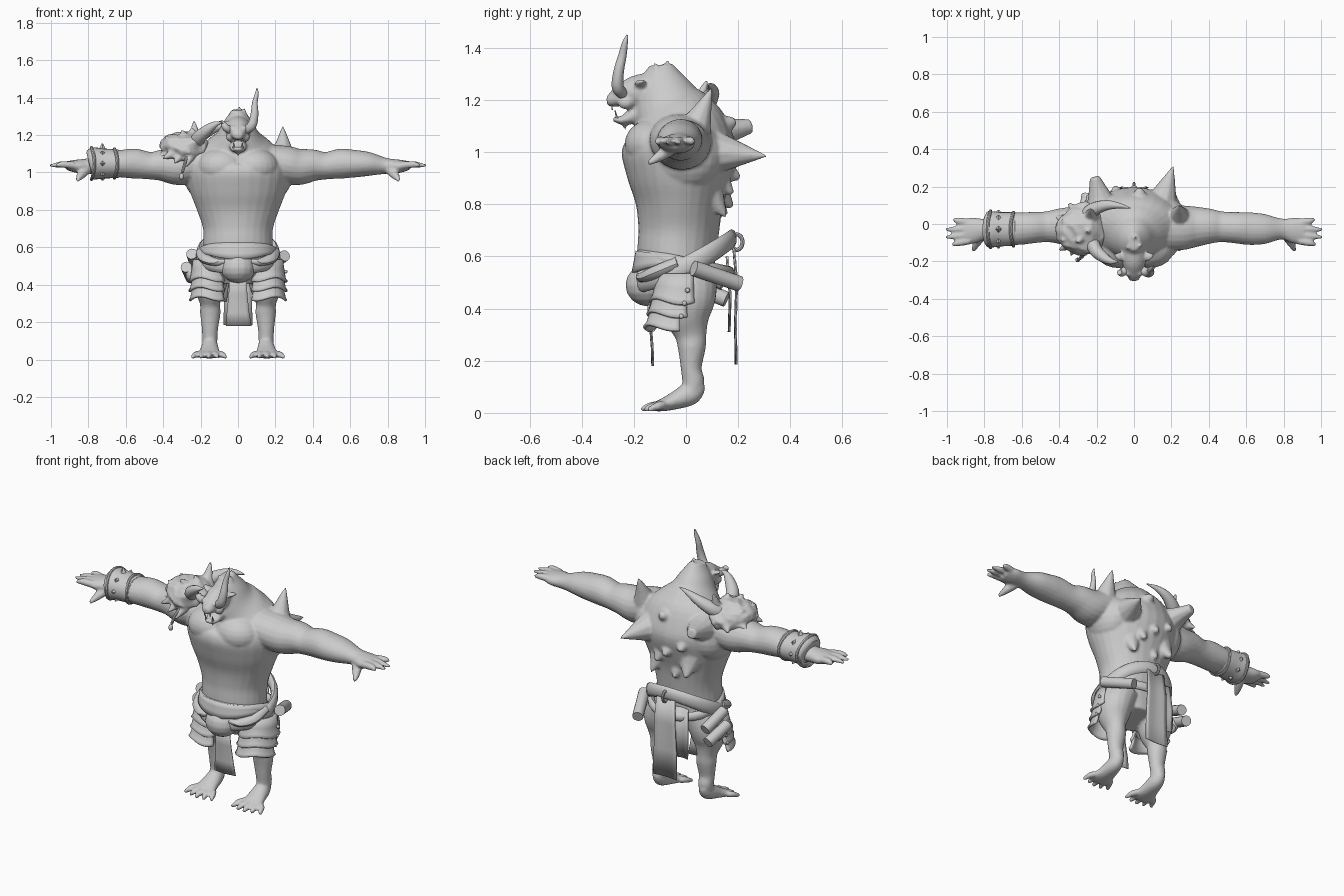
import bpy, bmesh, math, random
from mathutils import Vector, Matrix

random.seed(4)
X, Y, Z = Vector((1, 0, 0)), Vector((0, 1, 0)), Vector((0, 0, 1))
GREY = bpy.data.materials.new("stone_grey")
GREY.diffuse_color = (0.6, 0.6, 0.6, 1)


def tube(bm, pts, n=16, steps=4, closed=False, ref=None):
    """Smooth tube through (x, y, z, side radius, other radius) points."""
    m, P = len(pts), [Vector(p) for p in pts]
    get = (lambda i: P[i % m]) if closed else (lambda i: P[max(0, min(m - 1, i))])
    path = []
    for i in range(m if closed else m - 1):
        a, b, c, d = get(i - 1), get(i), get(i + 1), get(i + 2)
        for k in range(steps):
            t = k / steps
            path.append(0.5 * (2 * b + (c - a) * t + (2 * a - 5 * b + 4 * c - d) * t * t
                               + (3 * b - a - 3 * c + d) * t ** 3))
    if not closed:
        path.append(P[-1])
    rings, q = [], len(path)
    main = (P[-1] - P[0]).to_3d()
    axis = ref or (Y if abs(main.x) > 0.7 * main.length else X)
    for i, p in enumerate(path):
        nxt = path[(i + 1) % q] if closed else path[min(i + 1, q - 1)]
        prv = path[i - 1] if closed else path[max(i - 1, 0)]
        t = (Vector(nxt[:3]) - Vector(prv[:3])).normalized()
        a = (axis - t * axis.dot(t)).normalized()
        b = t.cross(a)
        rings.append([bm.verts.new(Vector(p[:3]) + a * max(p[3], .001) * math.cos(w)
                                   + b * max(p[4], .001) * math.sin(w))
                      for w in (2 * math.pi * j / n for j in range(n))])
    for i in range(q if closed else q - 1):
        r, s = rings[i], rings[(i + 1) % q]
        for j in range(n):
            bm.faces.new((r[j], r[(j + 1) % n], s[(j + 1) % n], s[j]))
    if not closed:
        bm.faces.new(rings[0][::-1])
        bm.faces.new(rings[-1])


def ball(bm, c, r, seg=16):
    bmesh.ops.create_uvsphere(bm, u_segments=seg, v_segments=seg // 2, radius=1,
                              matrix=Matrix.Translation(c) @ Matrix.Diagonal((*r, 1)))


def spike(bm, base, tip, r, n=10, blunt=.003):
    b, t = Vector(base), Vector(tip)
    mid = b.lerp(t, .5)
    tube(bm, [(*b, r, r), (*mid, r * .5 + blunt / 3, r * .5), (*t, blunt, blunt)], n, 3)


def shell(bm, rows):
    grid = [[bm.verts.new(p) for p in row] for row in rows]
    for a, b in zip(grid, grid[1:]):
        for j in range(len(a) - 1):
            bm.faces.new((a[j], a[j + 1], b[j + 1], b[j]))


def finish(name, bm, voxel=0, thick=0, angle=40, relax=3):
    bmesh.ops.recalc_face_normals(bm, faces=bm.faces)
    me = bpy.data.meshes.new(name)
    bm.to_mesh(me)
    bm.free()
    ob = bpy.data.objects.new(name, me)
    bpy.context.collection.objects.link(ob)
    me.materials.append(GREY)
    if thick:
        ob.modifiers.new("thickness", 'SOLIDIFY').thickness = thick
    if voxel:
        r = ob.modifiers.new("fuse", 'REMESH')
        r.mode, r.voxel_size, r.use_smooth_shade = 'VOXEL', voxel, True
        s = ob.modifiers.new("relax", 'SMOOTH')
        s.factor, s.iterations = 0.5, relax
    bpy.ops.object.select_all(action='DESELECT')
    ob.select_set(True)
    bpy.context.view_layer.objects.active = ob
    if not voxel:
        bpy.ops.object.shade_smooth_by_angle(angle=math.radians(angle))


# Body: torso, neck hump, limbs and head fused into one skin
bm = bmesh.new()
tube(bm, [(0, .0, .42, .12, .1), (0, -.02, .52, .185, .135), (0, -.035, .6, .185, .15),
          (0, -.028, .7, .187, .155), (0, -.025, .8, .22, .168), (0, -.025, .9, .257, .2),
          (0, -.025, 1.0, .275, .222), (0, -.03, 1.08, .255, .195), (0, -.05, 1.14, .19, .16),
          (0, -.075, 1.2, .12, .13), (0, -.09, 1.27, .078, .095), (0, -.095, 1.335, .032, .045)], 28)
ball(bm, (0, -.145, .49), (.095, .088, .082))
for s in (1, -1):
    # chest and shoulder blade masses
    ball(bm, (s * .085, -.118, 1.03), (.135, .118, .1), 24)
    ball(bm, (s * .18, -.0, .99), (.11, .14, .14), 24)
    # arm with palm
    tube(bm, [(s * .16, -.02, 1.06, .12, .09), (s * .25, -.02, 1.043, .12, .1), (s * .32, -.015, 1.03, .11, .098),
              (s * .4, -.012, 1.038, .095, .086), (s * .47, -.015, 1.036, .082, .073),
              (s * .55, -.02, 1.047, .084, .08), (s * .62, -.025, 1.047, .087, .074),
              (s * .7, -.027, 1.045, .08, .064), (s * .79, -.027, 1.035, .056, .043),
              (s * .86, -.035, 1.033, .07, .036), (s * .91, -.042, 1.037, .064, .025)], 20)
    for y0, y1, x1 in ((-.09, -.112, .972), (-.057, -.071, 1.005), (-.025, -.03, 1.005), (.008, .025, .965)):
        tube(bm, [(s * .88, y0, 1.038, .021, .021), (s * .94, (y0 + y1) / 2, 1.043, .019, .018),
                  (s * x1, y1, 1.036, .009, .008)], 8)
    tube(bm, [(s * .81, -.05, 1.02, .032, .028), (s * .84, -.1, .985, .024, .022),
              (s * .86, -.145, .957, .009, .009)], 8)
    # leg, calf and foot
    tube(bm, [(s * .11, .0, .53, .1, .12), (s * .145, .005, .45, .1, .112), (s * .15, .005, .37, .083, .09),
              (s * .15, .018, .3, .054, .062), (s * .148, .022, .25, .055, .054), (s * .15, .02, .17, .044, .04),
              (s * .15, .028, .12, .041, .043), (s * .15, .018, .07, .038, .036)], 18)
    tube(bm, [(s * .15, .055, .115, .026, .026), (s * .15, .018, .076, .042, .045), (s * .152, -.05, .044, .054, .033),
              (s * .155, -.105, .026, .072, .021), (s * .155, -.125, .022, .064, .014)], 16)
    for k in range(5):
        d, ty = k - 2, -.16 + abs(k - 1.7) * .013
        tube(bm, [(s * (.155 + d * .028), -.09, .03, .019, .018), (s * (.155 + d * .036), ty + .02, .025, .019, .017),
                  (s * (.155 + d * .045), ty - .016, .012, .008, .01)], 8)
    # brows, cheeks and ears
    ball(bm, (s * .028, -.255, 1.235), (.026, .026, .016))
    ball(bm, (s * .04, -.23, 1.19), (.024, .032, .026))
    tube(bm, [(s * .05, -.175, 1.25, .022, .014), (s * .08, -.172, 1.266, .024, .012),
              (s * .105, -.165, 1.272, .006, .005)], 8)
# head and open jaw
tube(bm, [(0, -.13, 1.23, .07, .08), (0, -.2, 1.228, .064, .064), (0, -.25, 1.215, .048, .042),
          (0, -.285, 1.2, .034, .028), (0, -.304, 1.197, .02, .016)])
tube(bm, [(0, -.15, 1.16, .052, .055), (0, -.2, 1.14, .047, .034), (0, -.245, 1.122, .037, .017),
          (0, -.278, 1.13, .022, .011)])
spike(bm, (0, -.245, 1.13), (0, -.23, 1.085), .022)
# large back spikes and crest tufts
for base, tip, r, blunt in (
        ((.24, .03, 1.08), (.24, .1, 1.25), .072, .003), ((.14, .09, 1.0), (.21, .31, .985), .1, .003),
        ((-.16, .05, 1.06), (-.21, .25, 1.1), .11, .028), ((.03, .08, 1.08), (.03, .19, 1.12), .11, .014),
        ((.1, .08, .85), (.12, .155, .75), .075, .004), ((-.1, .09, .88), (-.12, .175, .79), .09, .012),
        ((0, .09, .96), (0, .205, .9), .1, .012), ((-.08, .1, 1.0), (-.1, .2, .95), .09, .014),
        ((.06, .09, .93), (.07, .178, .84), .09, .01), ((-.03, .1, .82), (-.03, .155, .76), .06, .01),
        ((0, -.08, 1.3), (.01, -.07, 1.355), .03, .003), ((.03, -.11, 1.3), (.035, -.12, 1.345), .025, .003),
        ((-.03, -.12, 1.29), (-.035, -.13, 1.335), .025, .003), ((.1, .0, 1.12), (.12, .06, 1.17), .07, .012)):
    spike(bm, base, tip, r, 10, blunt)
finish("body", bm, voxel=.0075)

# Horns of the head: one long, one broken
bm = bmesh.new()
tube(bm, [(.035, -.24, 1.222, .022, .022), (.073, -.262, 1.25, .025, .023), (.088, -.258, 1.31, .021, .02),
          (.09, -.244, 1.37, .015, .016), (.1, -.234, 1.42, .01, .011), (.102, -.225, 1.45, .003, .003)], 12)
tube(bm, [(-.035, -.24, 1.222, .022, .022), (-.065, -.26, 1.24, .022, .02), (-.078, -.258, 1.262, .014, .014)], 12)
finish("head_horns", bm)

# Teeth and eyes
bm = bmesh.new()
for s in (1, -1):
    spike(bm, (s * .022, -.265, 1.13), (s * .024, -.272, 1.16), .007, 6)
    spike(bm, (s * .018, -.285, 1.188), (s * .018, -.283, 1.162), .006, 6)
    ball(bm, (s * .025, -.275, 1.219), (.008, .006, .006), 8)
finish("teeth_and_eyes", bm)

# Shoulder guard shaped like a beast skull, with ragged edge
bm = bmesh.new()
tube(bm, [(-.18, -.03, 1.12, .09, .05), (-.23, -.03, 1.135, .135, .078), (-.3, -.03, 1.125, .14, .085),
          (-.36, -.03, 1.125, .1, .075), (-.4, -.03, 1.105, .055, .045)], 18, 2)
for v in bm.verts:
    v.co += Vector((random.uniform(-.008, .008), random.uniform(-.01, .01), random.uniform(-.01, .01)))
for base, tip, r in (((-.35, -.05, 1.12), (-.43, -.08, 1.075), .05), ((-.35, .01, 1.12), (-.425, .04, 1.095), .05),
                     ((-.33, -.1, 1.11), (-.4, -.14, 1.075), .045), ((-.25, -.11, 1.1), (-.28, -.185, 1.03), .04),
                     ((-.3, -.1, 1.1), (-.34, -.17, 1.05), .04), ((-.3, .06, 1.12), (-.35, .11, 1.09), .05),
                     ((-.33, -.06, 1.15), (-.39, -.09, 1.195), .05), ((-.28, -.06, 1.17), (-.3, -.1, 1.225), .05),
                     ((-.35, .0, 1.15), (-.385, .02, 1.195), .045), ((-.25, .06, 1.13), (-.26, .125, 1.12), .05),
                     ((-.23, .04, 1.17), (-.235, .08, 1.275), .045), ((-.23, -.03, 1.17), (-.25, -.04, 1.24), .05)):
    spike(bm, base, tip, r, 7, .006)
finish("shoulder_guard", bm, voxel=.008, relax=1)

bm = bmesh.new()
tube(bm, [(-.23, -.08, 1.15, .04, .04), (-.205, -.14, 1.19, .036, .036), (-.16, -.18, 1.23, .028, .028),
          (-.12, -.2, 1.258, .016, .016), (-.085, -.2, 1.268, .003, .003)], 12)
tube(bm, [(-.26, .03, 1.15, .042, .042), (-.22, .075, 1.185, .038, .038), (-.15, .1, 1.225, .028, .028),
          (-.08, .098, 1.25, .015, .015), (-.02, .085, 1.26, .003, .003)], 12)
finish("shoulder_horns", bm)

bm = bmesh.new()
tube(bm, [(-.275, -.15, 1.08, .009, .009), (-.285, -.18, 1.045, .008, .008), (-.298, -.19, 1.0, .008, .008)], 8)
ball(bm, (-.302, -.192, .978), (.013, .013, .018), 10)
finish("hanging_bone", bm)

# Bracer with rims, studs and a spike
bm = bmesh.new()
tube(bm, [(-.635, -.027, 1.047, .086, .073), (-.65, -.027, 1.047, .09, .077), (-.72, -.028, 1.048, .092, .08),
          (-.78, -.029, 1.048, .097, .086), (-.795, -.029, 1.046, .07, .06)], 24)
for x, r in ((-.652, .09), (-.775, .098)):
    ring = [(x + .008 * math.cos(2 * a), -.028 + r * math.cos(a), 1.048 + r * .87 * math.sin(a), .009, .008)
            for a in (math.tau * k / 12 for k in range(12))]
    tube(bm, ring, 8, 2, True, X)
for k in range(8):
    a = math.tau * k / 8
    d = Vector((0, math.cos(a), math.sin(a) * .88))
    p = Vector((-.725, -.028, 1.048)) + d * .086
    spike(bm, p, p + d * (.035 if k == 2 else .018), .02, 4)
finish("bracer", bm, angle=30)

# Belts: a broad sagging sash, a waist wrap, a back ring and side rolls
bm = bmesh.new()
for rx, ry, z0, tilt, ra, sag in ((.205, .178, .582, .085, .038, .022), (.195, .17, .572, -.035, .026, 0)):
    tube(bm, [(rx * math.cos(a), -.003 + ry * math.sin(a), z0 + tilt * math.sin(a) - sag * math.cos(a) ** 2, ra, .02)
              for a in (math.tau * k / 16 for k in range(16))], 10, 2, True, Z)
tube(bm, [(0, .195 + .022 * math.cos(a), .655 + .03 * math.sin(a), .008, .008)
          for a in (math.tau * k / 8 for k in range(8))], 8, 2, True, X)
for s in (1, -1):
    tube(bm, [(s * .195, -.03, .575, .03, .026), (s * .175, -.115, .54, .034, .026),
              (s * .115, -.165, .52, .026, .02), (s * .07, -.18, .525, .012, .012)], 10)
finish("belts", bm)

# Cloth flap across the belly, dipping toward the middle
bm = bmesh.new()
arc = [math.radians(-172 + 164 * j / 24) for j in range(25)]
shell(bm, [[((.195 + .008 * f) * math.cos(a), -.035 + (.158 + .016 * f) * math.sin(a),
             .6 + .022 * -math.sin(a) - f * (.035 + .05 * math.sin(a) ** 2)) for a in arc] for f in (0, .3, .65, 1)])
finish("belly_flap", bm, thick=.012)

# Layered thigh plates with studs, slanting forward
for s, side in ((1, "left"), (-1, "right")):
    bm, studs = bmesh.new(), bmesh.new()
    for k in range(3):
        top, low, cy = .535 - .065 * k, .43 - .05 * k, -.012 - .012 * k
        arc = [math.radians(-135 + (160 - 8 * k) * j / 16) for j in range(17)]
        shell(bm, [[(s * (.15 + r * .95 * math.cos(a)), cy - .006 * f + r * 1.02 * math.sin(a),
                     top + (low - top) * f - .012 * f * math.cos(3 * a)) for a in arc]
                   for f, r in ((0, .096), (.5, .104), (.85, .111), (1, .12))])
        ball(studs, (s * .256, cy + .018, low + .04), (.01, .01, .01), 10)
    finish(side + "_thigh_plates", bm, thick=.013)
    finish(side + "_plate_studs", studs)


# Hanging cloths
def cloth(name, rows):
    bm = bmesh.new()
    shell(bm, [[(x + w * (j / 3 - 1), y + .003 * math.cos(j * 1.05), z) for j in range(7)] for x, y, z, w in rows])
    finish(name, bm, thick=.005)


cloth("front_cloth", [(0, -.15, .46, .045), (0, -.14, .35, .05), (0, -.132, .25, .06), (.004, -.13, .18, .068)])
cloth("back_cloth", [(0, .185, .64, .06), (0, .197, .5, .068), (0, .192, .34, .073), (0, .195, .185, .078)])
cloth("short_back_cloth", [(-.085, .16, .6, .04), (-.09, .172, .45, .045), (-.095, .168, .31, .035)])

# Rolled scrolls and a pouch on the belt
bm = bmesh.new()
for a, b in (((.25, .03, .555), (.17, .205, .495)), ((-.247, -.0, .565), (-.225, .145, .5)),
             ((-.277, .01, .495), (-.25, .155, .435))):
    tube(bm, [(*a, .03, .03), (*b, .03, .03)], 16, 1)
finish("scrolls", bm)
bm = bmesh.new()
ball(bm, (-.25, .03, .455), (.03, .045, .04))
ball(bm, (-.235, .04, .43), (.025, .03, .03))
finish("pouch", bm)
